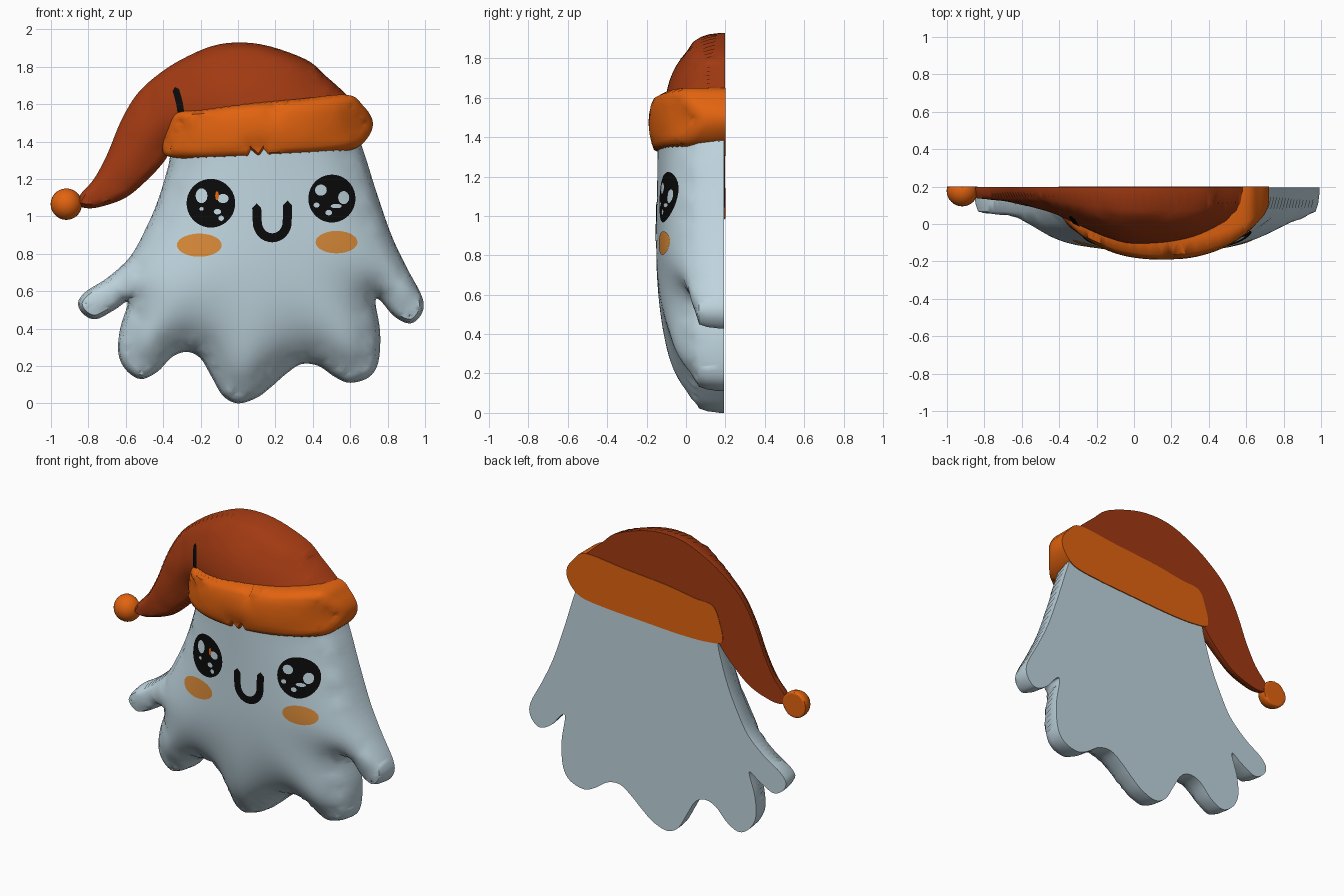
import bpy
import bmesh
import math
from mathutils import Vector
from mathutils.bvhtree import BVHTree
from mathutils.geometry import delaunay_2d_cdt, intersect_point_line

if "Cube" in bpy.data.objects:
    bpy.data.objects.remove(bpy.data.objects["Cube"])

BACK = 0.2


def material(name, rgb):
    mat = bpy.data.materials.new(name)
    mat.use_nodes = True
    mat.diffuse_color = (*rgb, 1)
    mat.node_tree.nodes["Principled BSDF"].inputs["Base Color"].default_value = (*rgb, 1)
    return mat


PALE = material("pale blue", (.52, .66, .73))
RUST = material("rust", (.36, .042, .006))
ORANGE = material("orange", (.76, .125, .005))
CHEEK = material("cheek orange", (.68, .25, .04))
BLACK = material("black", (.003, .003, .003))


def spline(points, steps=5):
    """Closed smooth curve through the points."""
    pts = [Vector(p) for p in points]
    out = []
    for i in range(len(pts)):
        a, b, c, d = (pts[(i + k) % len(pts)] for k in (-1, 0, 1, 2))
        for s in range(steps):
            t = s / steps
            out.append(b + (c - a) * (t / 2) + (a * 2 - b * 5 + c * 4 - d) * (t * t / 2)
                       + (b * 3 - a - c * 3 + d) * (t ** 3 / 2))
    return out


def seg_distance(p, a, b):
    t = max(0, min(1, intersect_point_line(p, a, b)[1]))
    return (p - a.lerp(b, t)).length


def distance(p, segments):
    return min(seg_distance(p, a, b) for a, b in segments)


def inside(p, segments):
    hit = False
    for a, b in segments:
        if (a.y > p.y) != (b.y > p.y):
            hit ^= p.x < a.x + (p.y - a.y) / (b.y - a.y) * (b.x - a.x)
    return hit


def fill(outline, spacing, rings=()):
    """Triangulate an outline with inner rings and a regular grid."""
    n = len(outline)
    segs = [(outline[i], outline[(i + 1) % n]) for i in range(n)]
    pts = list(outline)
    for a, b in segs:
        side = Vector((-(b - a).y, (b - a).x)).normalized()
        for off in rings:
            for sign in (1, -1):
                q = (a + b) / 2 + side * off * sign
                if inside(q, segs) and distance(q, segs) > off * .9:
                    pts.append(q)
    gap = (rings[-1] if rings else 0) + spacing * .4
    lo = [min(p[k] for p in outline) for k in (0, 1)]
    hi = [max(p[k] for p in outline) for k in (0, 1)]
    for i in range(int((hi[0] - lo[0]) / spacing) + 1):
        for j in range(int((hi[1] - lo[1]) / spacing) + 1):
            q = Vector((lo[0] + (i + (j % 2) / 2) * spacing, lo[1] + j * spacing))
            if inside(q, segs) and distance(q, segs) > gap:
                pts.append(q)
    edges = [(i, (i + 1) % n) for i in range(n)]
    res = delaunay_2d_cdt(pts, edges, [], 1, 1e-5)
    return res[0], res[2], segs


def finish(bm, name, mat):
    mesh = bpy.data.meshes.new(name)
    bm.to_mesh(mesh)
    bm.free()
    mesh.materials.append(mat)
    obj = bpy.data.objects.new(name, mesh)
    bpy.context.collection.objects.link(obj)
    bpy.ops.object.select_all(action='DESELECT')
    obj.select_set(True)
    bpy.context.view_layer.objects.active = obj
    bpy.ops.object.shade_smooth_by_angle(angle=math.radians(50))
    return obj


def relief(name, points, mat, depth, back, is_open=lambda p: False):
    """Flat-backed puffy shape; depth(x, z, d) uses the distance d to the rim."""
    verts, faces, segs = fill(spline(points), .036, (.008, .022, .045))
    rim = [s for s in segs if not is_open((s[0] + s[1]) / 2)]
    bm = bmesh.new()
    dist = [distance(p, rim) for p in verts]
    vs = [bm.verts.new((p.x, back - depth(p.x, p.y, d), p.y)) for p, d in zip(verts, dist)]
    for f in faces:
        bm.faces.new([vs[i] for i in f])
    # soften ridges away from the rim
    soft = [v for v, d in zip(vs, dist) if d > .04 and v.link_edges and not v.is_boundary]
    for _ in range(6):
        new = [sum(e.other_vert(v).co.y for e in v.link_edges) / len(v.link_edges) for v in soft]
        for v, y in zip(soft, new):
            v.co.y = y
    bmesh.ops.delete(bm, geom=[v for v in bm.verts if not v.link_faces], context='VERTS')
    # side wall and flat back
    border = [e for e in bm.edges if e.is_boundary]
    wall = bmesh.ops.extrude_edge_only(bm, edges=border)["geom"]
    for v in wall:
        if isinstance(v, bmesh.types.BMVert):
            v.co.y = back
    bmesh.ops.holes_fill(bm, edges=[e for e in bm.edges if e.is_boundary], sides=0)
    bmesh.ops.recalc_face_normals(bm, faces=bm.faces)
    return finish(bm, name, mat)


def puff(d, height):
    return .02 + height * math.sqrt(1 - math.exp(-d / .2))


# Ghost body with arms and wavy hem
body = relief("body", [
    (.62, 1.45), (.67, 1.35), (.74, 1.13), (.82, .9), (.9, .73), (.98, .58), (.99, .5),
    (.95, .44), (.9, .43), (.83, .47), (.76, .55), (.735, .54), (.76, .38), (.75, .22),
    (.7, .14), (.6, .11), (.52, .14), (.43, .2), (.34, .21), (.26, .16), (.18, .09),
    (.1, .03), (0, 0), (-.08, .04), (-.14, .14), (-.2, .24), (-.27, .275), (-.35, .25),
    (-.43, .17), (-.52, .13), (-.6, .18), (-.64, .27), (-.63, .4), (-.59, .54),
    (-.66, .5), (-.76, .45), (-.83, .48), (-.855, .54), (-.81, .6), (-.7, .67),
    (-.58, .78), (-.5, .92), (-.43, 1.08), (-.37, 1.28), (-.34, 1.43), (-.15, 1.48),
    (.13, 1.5), (.42, 1.5)], PALE,
    lambda x, z, d: puff(d, .335), BACK - .006, lambda p: p.y > 1.4)


# Drooping cap
def cap_depth(x, z, d):
    t = max(0, min(1, (x + .6) / .6))
    return puff(d, .32) * (.5 + .5 * t * t * (3 - 2 * t))


cap = relief("cap", [
    (-.86, 1.07), (-.82, 1.045), (-.74, 1.05), (-.6, 1.1), (-.48, 1.2), (-.39, 1.3),
    (-.33, 1.4), (-.2, 1.47), (0, 1.5), (.2, 1.5), (.4, 1.52), (.55, 1.54), (.64, 1.57),
    (.58, 1.65), (.47, 1.75), (.36, 1.84), (.12, 1.92), (-.1, 1.92), (-.3, 1.84),
    (-.45, 1.74), (-.55, 1.64), (-.63, 1.5), (-.7, 1.33), (-.77, 1.2), (-.84, 1.12)], RUST,
    cap_depth, BACK - .003, lambda p: p.x > -.37 and p.y < 1.6)


# Thick cap band, curving around the head
def band_depth(x, z, d):
    arc = .4 * math.sqrt(max(.05, 1 - ((x - .15) / .6) ** 2))
    k = 1 - min(1, d / .08)
    return arc * (.72 + .28 * math.sqrt(1 - k * k))


band = relief("cap_band", [
    (-.4, 1.34), (-.3, 1.31), (-.1, 1.305), (.2, 1.32), (.45, 1.335), (.62, 1.36),
    (.7, 1.43), (.72, 1.51), (.67, 1.59), (.58, 1.65), (.3, 1.625), (0, 1.6),
    (-.2, 1.57), (-.33, 1.555), (-.38, 1.46)], ORANGE, band_depth, BACK)

# Pompom, flattened at the back
bm = bmesh.new()
bmesh.ops.create_uvsphere(bm, u_segments=24, v_segments=14, radius=.084)
for v in bm.verts:
    v.co += Vector((-.918, .178, 1.065))
    v.co.y = min(v.co.y, BACK)
finish(bm, "pompom", ORANGE)


def surface(obj):
    bm = bmesh.new()
    bm.from_mesh(obj.data)
    tree = BVHTree.FromBMesh(bm)
    bm.free()
    return tree


BODY, CAP = surface(body), surface(cap)


def decal(name, outline, mat, lift=.004, tree=BODY):
    """Thin sheet laid on the front of a surface."""
    verts, faces, _ = fill(outline, .02)
    bm = bmesh.new()
    vs = []
    for p in verts:
        hit = tree.ray_cast(Vector((p.x, -2, p.y)), Vector((0, 1, 0)))[0]
        vs.append(bm.verts.new((p.x, (hit.y if hit else BACK) - lift, p.y)))
    for f in faces:
        bm.faces.new([vs[i] for i in f])
    return finish(bm, name, mat)


def ellipse(x, z, rx, rz, n=28):
    return [Vector((x + rx * math.cos(math.tau * i / n), z + rz * math.sin(math.tau * i / n)))
            for i in range(n)]


def stroke(path, r):
    """Outline of a round-ended line along a path."""
    n = len(path)
    left, right = [], []
    for i, p in enumerate(path):
        t = (path[min(i + 1, n - 1)] - path[max(i - 1, 0)]).normalized()
        side = Vector((-t.y, t.x)) * r
        left.append(p + side)
        right.append(p - side)
    t0, t1 = (path[0] - path[1]).normalized() * r, (path[-1] - path[-2]).normalized() * r
    return right + [path[-1] + t1] + left[::-1] + [path[0] + t0]


# Eyes with glints: (x, z, rx, rz)
eyes = {
    "right": ((-.145, 1.07, .13, .13), [(-.195, 1.11, .032, .04), (-.08, 1.095, .03, .025),
              (-.11, 1.025, .02, .015), (-.09, .99, .015, .014), (-.195, 1.04, .012, .01)]),
    "left": ((.502, 1.095, .126, .128), [(.443, 1.14, .032, .03), (.565, 1.1, .03, .035),
             (.42, 1.06, .016, .014), (.525, 1.055, .03, .012), (.485, 1.02, .018, .015)])}
for side, (disc, glints) in eyes.items():
    decal(side + "_eye", ellipse(*disc, 40), BLACK)
    for i, g in enumerate(glints):
        decal(f"{side}_eye_glint_{i + 1}", ellipse(*g, 14), PALE, .007)
decal("right_eye_fleck", ellipse(-.112, 1.11, .01, .025, 10), ORANGE, .009)

# Cheeks
decal("right_cheek", ellipse(-.207, .846, .12, .062), CHEEK)
decal("left_cheek", ellipse(.527, .862, .112, .06), CHEEK)

# Smile
smile = [Vector((.183 - .08 * math.cos(a), .97 - .085 * math.sin(a)))
         for a in (math.pi * i / 16 for i in range(17))]
smile = [Vector((.1, 1.045))] + smile + [Vector((.265, 1.06))]
decal("smile", stroke(smile, .024), BLACK)

# Fold mark on the cap
fold = [Vector((-.332, 1.675)), Vector((-.322, 1.64)), Vector((-.312, 1.6)), Vector((-.306, 1.56))]
decal("cap_fold", stroke(fold, .018), BLACK, .006, CAP)
